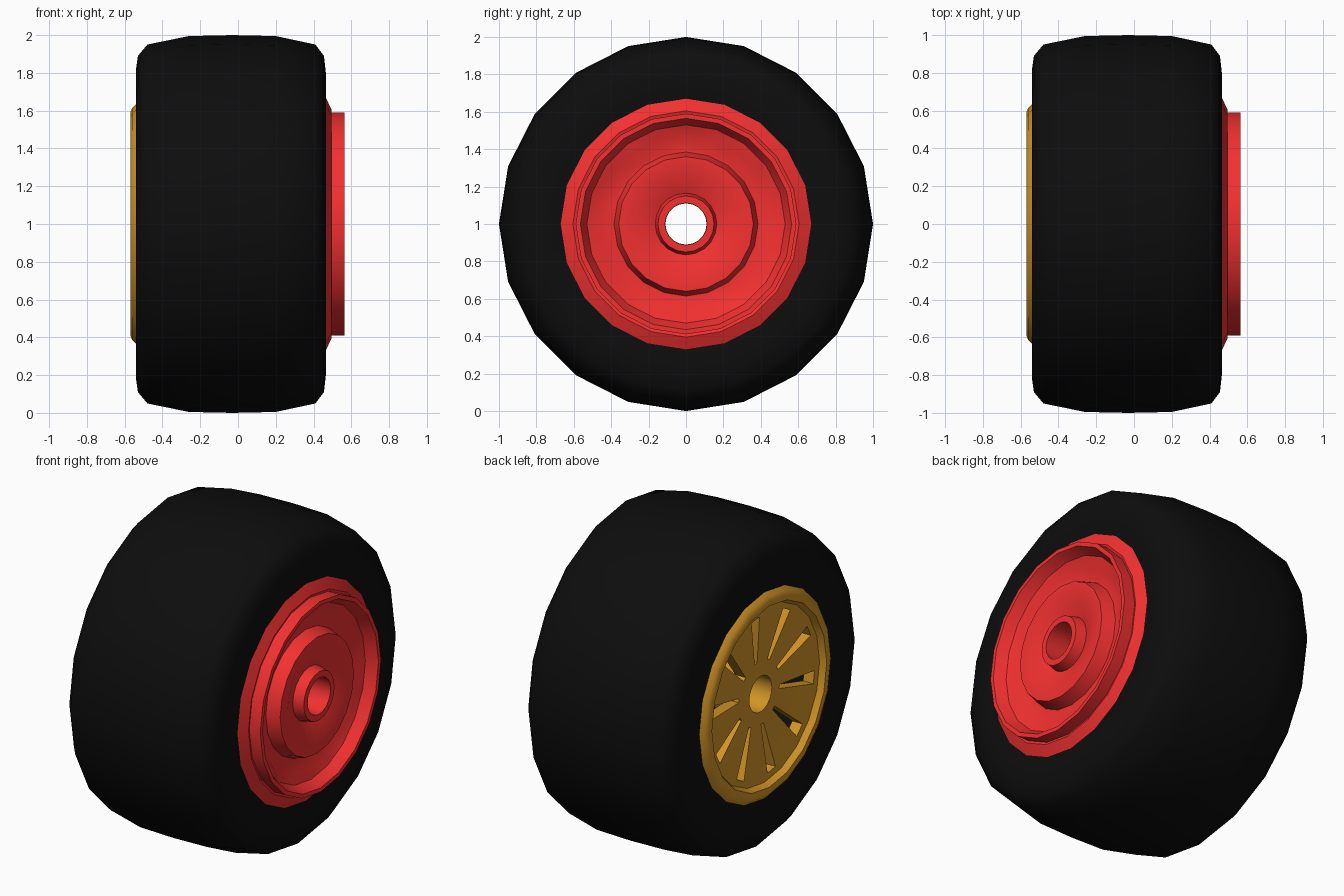
import bpy, bmesh
from math import sin, cos, pi, radians

if "Cube" in bpy.data.objects:
    bpy.data.objects.remove(bpy.data.objects["Cube"])

N = 20          # low-poly wheel segments
CENTRE_Z = 1.0


def lathe(name, profile, colour, warp=None, openings=None, push=None, angle=35):
    """Spin a closed (x, radius) profile around the x axis.
    warp: {ring: degrees} narrows alternate segments, openings: (front, back) strips
    cut through on alternate segments, push: {ring: (step, dx)} dents vertices."""
    warp, push = warp or {}, push or {}
    bm = bmesh.new()
    rings = []
    for j, (x, r) in enumerate(profile):
        ring = []
        for i in range(N):
            a = 2 * pi * i / N + radians(warp.get(j, 0)) * (1 if i % 2 == 0 else -1)
            step, dx = push.get(j, (1, 0))
            px = x + (dx if i % step == 0 else 0)
            ring.append(bm.verts.new((px, r * sin(a), CENTRE_Z + r * cos(a))))
        rings.append(ring)
    M = len(profile)
    for j in range(M):
        A, B = rings[j], rings[(j + 1) % M]
        for i in range(N):
            k = (i + 1) % N
            if openings and j in openings and i % 2 == 0:
                continue
            bm.faces.new((A[i], A[k], B[k], B[i]))
    # walls of the openings between the spokes
    if openings:
        f, b = openings
        F0, F1, B0, B1 = rings[f], rings[f + 1], rings[b + 1], rings[b]
        for i in range(0, N, 2):
            k = (i + 1) % N
            loop_f = [F0[i], F0[k], F1[k], F1[i]]
            loop_b = [B0[i], B0[k], B1[k], B1[i]]
            for s in range(4):
                t = (s + 1) % 4
                bm.faces.new((loop_f[s], loop_f[t], loop_b[t], loop_b[s]))
    bmesh.ops.recalc_face_normals(bm, faces=bm.faces)
    mesh = bpy.data.meshes.new(name)
    bm.to_mesh(mesh)
    bm.free()
    obj = bpy.data.objects.new(name, mesh)
    bpy.context.collection.objects.link(obj)
    mat = bpy.data.materials.new(name + "_colour")
    mat.diffuse_color = (*colour, 1)
    mat.use_nodes = True
    mat.node_tree.nodes["Principled BSDF"].inputs["Base Color"].default_value = mat.diffuse_color
    mesh.materials.append(mat)
    bpy.ops.object.select_all(action='DESELECT')
    obj.select_set(True)
    bpy.context.view_layer.objects.active = obj
    bpy.ops.object.shade_smooth_by_angle(angle=radians(angle))
    return obj


# Wide rounded tyre
lathe("tyre", [
    (-0.53, 0.61), (-0.54, 0.65), (-0.54, 0.82), (-0.53, 0.89), (-0.48, 0.95),
    (-0.26, 0.995), (-0.03, 1.0), (0.20, 0.995), (0.41, 0.95), (0.455, 0.89),
    (0.465, 0.80), (0.465, 0.65), (0.45, 0.61)], (0.004, 0.004, 0.004), angle=50)

# Outer rim with ten spokes and a hollow hub
lathe("spoked_rim", [
    (-0.44, 0.62), (-0.535, 0.64), (-0.56, 0.615), (-0.57, 0.59), (-0.57, 0.56),
    (-0.535, 0.54), (-0.53, 0.50), (-0.50, 0.20), (-0.51, 0.11), (-0.30, 0.11),
    (-0.30, 0.17), (-0.43, 0.20), (-0.46, 0.50), (-0.46, 0.58)],
    (0.65, 0.30, 0.02), warp={6: 4.5, 7: 5.5, 11: 5.5, 12: 4.5}, openings=(6, 11))

# Inner brake drum: flange, dished face with shallow pockets, raised drum and nut
lathe("brake_drum", [
    (0.35, 0.62), (0.465, 0.67), (0.495, 0.605), (0.49, 0.59), (0.565, 0.59),
    (0.565, 0.565), (0.50, 0.53), (0.485, 0.47), (0.46, 0.40), (0.46, 0.385),
    (0.54, 0.36), (0.54, 0.29), (0.49, 0.165), (0.555, 0.15), (0.555, 0.112),
    (0.30, 0.112), (0.30, 0.17), (0.40, 0.30), (0.40, 0.58)],
    (0.9, 0.03, 0.03), push={7: (4, -0.03)})
